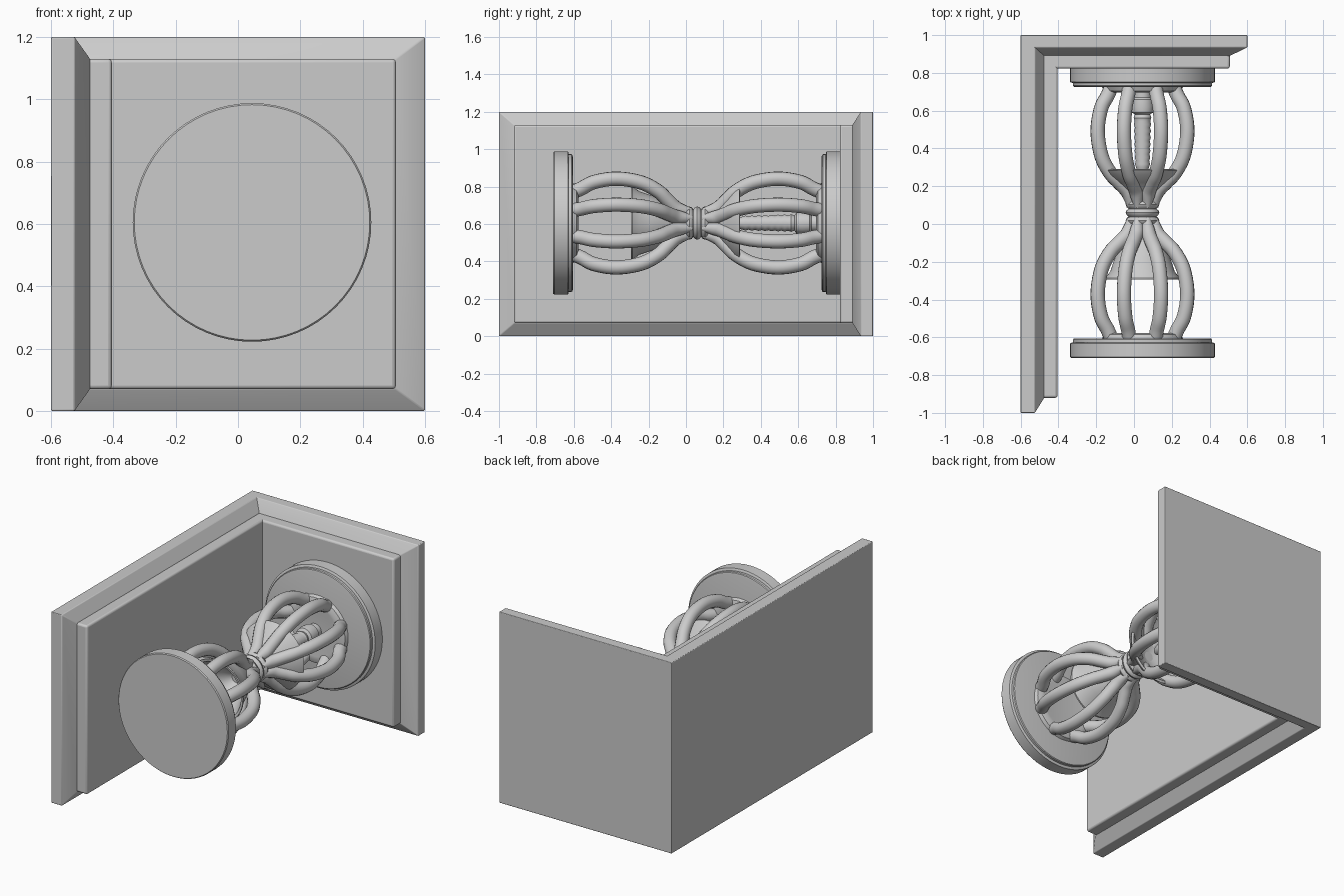
import bpy, bmesh, math
from mathutils import Vector

if "Cube" in bpy.data.objects:
    bpy.data.objects.remove(bpy.data.objects["Cube"])

CX, CY, CZ = 0.045, 0.06, 0.605   # spindle axis runs along y, mirrored about CY


def finish(name, bm, bevel=0.0, angle=35):
    bmesh.ops.recalc_face_normals(bm, faces=bm.faces)
    me = bpy.data.meshes.new(name)
    bm.to_mesh(me)
    bm.free()
    ob = bpy.data.objects.new(name, me)
    bpy.context.collection.objects.link(ob)
    bpy.ops.object.select_all(action='DESELECT')
    bpy.context.view_layer.objects.active = ob
    ob.select_set(True)
    if bevel:
        m = ob.modifiers.new("soft_edges", 'BEVEL')
        m.width, m.segments, m.limit_method = bevel, 3, 'ANGLE'
    bpy.ops.object.shade_smooth_by_angle(angle=math.radians(angle))
    return ob


def stack(name, rings, bevel=0.0):
    """Loft a closed solid through rings of equal vertex count."""
    bm = bmesh.new()
    loops = [[bm.verts.new(p) for p in r] for r in rings]
    n = len(loops[0])
    for a, b in zip(loops, loops[1:]):
        for i in range(n):
            bm.faces.new((a[i], a[(i + 1) % n], b[(i + 1) % n], b[i]))
    bm.faces.new(loops[0])
    bm.faces.new(loops[-1])
    return finish(name, bm, bevel)


def lathe(name, profile, side=1, seg=64):
    """Revolve (distance from CY, radius) points around the spindle axis."""
    rings = [[(CX + r * math.cos(2 * math.pi * i / seg), CY + side * s,
               CZ + r * math.sin(2 * math.pi * i / seg)) for i in range(seg)]
             for s, r in profile]
    return stack(name, rings)


# Stepped walls: slab, sloped moulding, raised panel
def side_rect(x, y0, m):
    return [(x, y0, m), (x, 1, m), (x, 1, 1.2 - m), (x, y0, 1.2 - m)]


def back_rect(y, x1, m):
    return [(-0.6, y, m), (x1, y, m), (x1, y, 1.2 - m), (-0.6, y, 1.2 - m)]


stack("side_wall", [side_rect(-0.6, -1, 0), side_rect(-0.525, -1, 0),
                    side_rect(-0.475, -0.92, 0.07)], 0.004)
stack("side_panel", [side_rect(-0.5, -0.92, 0.07)[:1] + [(-0.5, 0.95, 0.07), (-0.5, 0.95, 1.13), (-0.5, -0.92, 1.13)],
                     [(-0.405, -0.92, 0.07), (-0.405, 0.95, 0.07), (-0.405, 0.95, 1.13), (-0.405, -0.92, 1.13)]], 0.012)
stack("back_wall", [back_rect(1, 0.6, 0), back_rect(0.935, 0.6, 0),
                    back_rect(0.89, 0.507, 0.07)], 0.004)
stack("back_panel", [[(-0.55, y, 0.07), (0.507, y, 0.07), (0.507, y, 1.13), (-0.55, y, 1.13)]
                     for y in (0.92, 0.823)], 0.012)

# Both end plates, with collar, and ribbed cages
PATH = [(.04, .05), (.11, .085), (.16, .135), (.21, .185), (.30, .235),
        (.43, .257), (.55, .238), (.62, .2), (.675, .175)]


def smooth_path(pts, steps=5):
    out = []
    for i in range(len(pts) - 1):
        p = [Vector(pts[min(max(i + k, 0), len(pts) - 1)]) for k in (-1, 0, 1, 2)]
        for j in range(steps):
            t = j / steps
            out.append(0.5 * (2 * p[1] + (p[2] - p[0]) * t
                       + (2 * p[0] - 5 * p[1] + 4 * p[2] - p[3]) * t * t
                       + (3 * p[1] - p[0] - 3 * p[2] + p[3]) * t ** 3))
    return out + [Vector(pts[-1])]


def rib(name, side, ang, rad=0.038, seg=14):
    pts = smooth_path(PATH)
    rings = []
    for i, p in enumerate(pts):
        d = (pts[min(i + 1, len(pts) - 1)] - pts[max(i - 1, 0)]).normalized()
        ring = []
        for k in range(seg):
            a = 2 * math.pi * k / seg
            s = p.x - d.y * rad * math.cos(a)
            r = p.y + d.x * rad * math.cos(a)
            w = min(rad, p.y * 0.5) * math.sin(a)
            ring.append((CX + r * math.cos(ang) - w * math.sin(ang), CY + side * s,
                         CZ + r * math.sin(ang) + w * math.cos(ang)))
        rings.append(ring)
    return stack(name, rings)


for side, tag in ((-1, "front"), (1, "back")):
    lathe(tag + "_plate", [(.665, .355), (.667, .364), (.672, .368), (.687, .368), (.688, .376),
                           (.692, .383), (.764, .383), (.77, .378)], side)
    lathe(tag + "_collar", [(.64, .13), (.636, .16), (.636, .18), (.645, .205), (.668, .215)], side)
    for k in range(8):
        rib(f"{tag}_rib_{k + 1}", side, math.radians(22.5 + 45 * k))

# Ringed neck joining the cages
neck = [(-.13, .075), (-.09, .07)]
for c in (-.042, 0, .042):
    neck += [(c - .02, .074), (c - .013, .084), (c, .089), (c + .013, .084), (c + .02, .074)]
neck += [(.09, .07), (.13, .08)]
lathe("neck", neck)

# Back funnel where the ribs merge, hollow inside
lathe("back_funnel", [(.04, .068), (.08, .078), (.12, .105), (.16, .15), (.20, .198),
                      (.225, .215), (.23, .2), (.20, .165), (.16, .1), (.13, .03)])

# Bell inside the front cage
lathe("front_bell", [(.05, .06), (.11, .075), (.18, .12), (.25, .15), (.31, .17),
                     (.345, .195), (.355, .195), (.352, .18), (.30, .15), (.22, .11), (.14, .03)], -1)

# Ridged rod inside the back cage
rod = [(.2, .02), (.22, .03)]
for i in range(8):
    s = .24 + .035 * i
    rod += [(s, .034 + .001 * i), (s + .017, .04 + .001 * i)]
rod += [(.52, .04), (.53, .056), (.56, .06), (.60, .056), (.61, .045), (.67, .045)]
lathe("inner_rod", rod, 1, 32)
